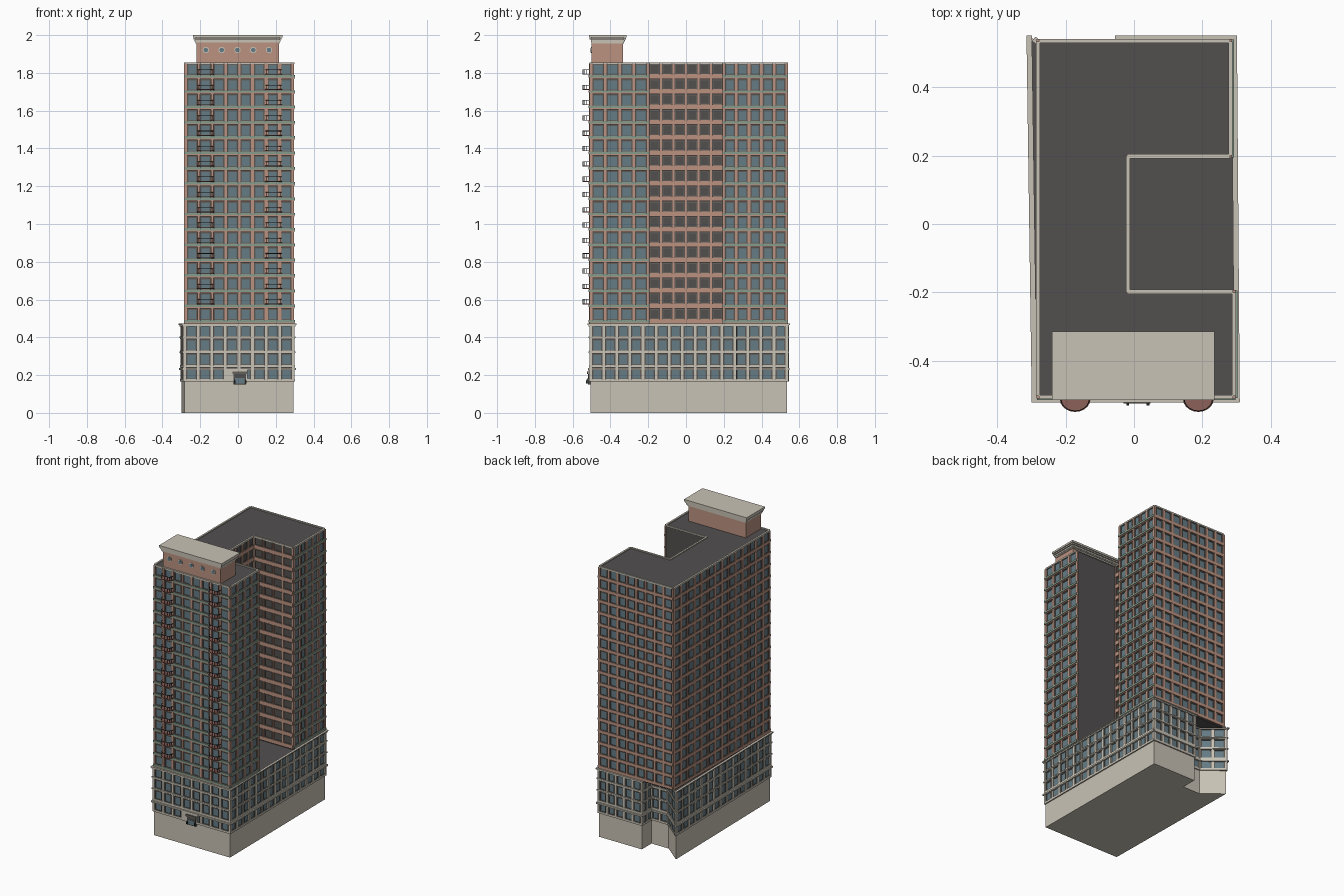
import bpy, bmesh, math
from mathutils import Vector

if "Cube" in bpy.data.objects:
    bpy.data.objects.remove(bpy.data.objects["Cube"])

COL = {
    "brick": (0.50, 0.29, 0.22), "stone": (0.58, 0.54, 0.46), "dark": (0.085, 0.08, 0.078),
    "glass": (0.13, 0.20, 0.235), "green": (0.24, 0.33, 0.27), "frame": (0.13, 0.115, 0.10),
    "iron": (0.03, 0.03, 0.03), "rust": (0.27, 0.12, 0.10), "shade": (0.085, 0.08, 0.078),
}
mats = {}
for k, c in COL.items():
    mats[k] = bpy.data.materials.new(k)
    mats[k].diffuse_color = (*c, 1)

parts = {}  # (part name, material) -> bmesh


def get(name, mat):
    return parts.setdefault((name, mat), bmesh.new())


def prism(bm, pts, z0, z1):
    lo = [bm.verts.new((x, y, z0)) for x, y in pts]
    hi = [bm.verts.new((x, y, z1)) for x, y in pts]
    n = len(pts)
    bm.faces.new(lo[::-1])
    bm.faces.new(hi)
    for i in range(n):
        j = (i + 1) % n
        bm.faces.new((lo[i], lo[j], hi[j], hi[i]))


def box(bm, x0, x1, y0, y1, z0, z1):
    prism(bm, [(x0, y0), (x1, y0), (x1, y1), (x0, y1)], z0, z1)


class Wall:
    """A vertical wall from a to b; boxes are placed along it and outward from it."""
    def __init__(self, a, b):
        self.a = Vector(a)
        d = Vector(b) - self.a
        self.len = d.length
        self.d = d.normalized()
        self.n = Vector((self.d.y, -self.d.x))

    def box(self, bm, u0, u1, n0, n1, z0, z1):
        p = lambda u, n: tuple(self.a + self.d * u + self.n * n)
        prism(bm, [p(u0, n1), p(u1, n1), p(u1, n0), p(u0, n0)], z0, z1)


def window(w, uc, z0, z1, wid, pre, glass):
    t = 0.004
    u0, u1 = uc - wid / 2, uc + wid / 2
    w.box(get(pre + "_panes", glass), u0 + t, u1 - t, 0, 0.002, z0 + t, z1 - t)
    f = get(pre + "_window_frames", "frame")
    for a, b, c, d in ((u0, u0 + t, z0, z1), (u1 - t, u1, z0, z1),
                       (u0 + t, u1 - t, z0, z0 + t), (u0 + t, u1 - t, z1 - t, z1)):
        w.box(f, a, b, 0, 0.005, c, d)


def facade(a, b, bays, z0, z1, rows, pre, pier, band, trim=None, glass="glass", pw=0.014, bh=0.02):
    w = Wall(a, b)
    step, h = w.len / bays, (z1 - z0) / rows
    e = 0.008
    for i in range(bays + 1):
        u0 = max(i * step - pw / 2, -e if pre != "court" else 0)
        u1 = min(i * step + pw / 2, w.len + (e if pre != "court" else 0))
        w.box(get(pre + "_piers", pier), u0, u1, 0, 0.007, z0, z1)
    for r in range(rows):
        z = z0 + r * h
        w.box(get(pre + "_bands", band), 0, w.len, 0, 0.008, z, z + bh)
        if trim:
            w.box(get(pre + "_sills", trim), -0.006, w.len + 0.006, 0, 0.012, z + bh * 0.35, z + bh)
        for i in range(bays):
            window(w, (i + 0.5) * step, z + bh, z + h - 0.004, step - pw - 0.008, pre, glass)


# plans, counter-clockwise
BASE = [(-0.283, -0.505), (0.293, -0.505), (0.285, 0.535), (-0.04, 0.535),
        (-0.04, 0.43), (-0.17, 0.43), (-0.298, 0.535)]
TOWER = [(-0.278, -0.503), (0.29, -0.503), (0.29, -0.2), (-0.02, -0.2),
         (-0.02, 0.2), (0.28, 0.2), (0.28, 0.533), (-0.278, 0.533)]


def edges(poly):
    return [(poly[i], poly[(i + 1) % len(poly)]) for i in range(len(poly))]


# blank stone base, podium core and tower core
prism(get("base", "stone"), BASE, 0, 0.17)
prism(get("podium_core", "dark"), BASE, 0.17, 0.465)
prism(get("tower_core", "dark"), TOWER, 0.465, 1.85)

# podium fronts: four rows of windows with stone bands and a top cornice
for (a, b), n in zip(edges(BASE), (8, 15, 5, 2, 2, 2, 15)):
    facade(a, b, n, 0.165, 0.465, 4, "podium", "stone", "stone", pw=0.014, bh=0.014)
    w = Wall(a, b)
    for z, d, t in ((0.228, 0.014, 0.01), (0.318, 0.011, 0.008), (0.396, 0.011, 0.008),
                    (0.458, 0.011, 0.008), (0.466, 0.016, 0.006)):
        w.box(get("podium_cornice", "stone"), -d if n > 2 else 0, w.len + (d if n > 2 else 0), 0, d, z, z + t)

# tower fronts: seventeen storeys
ROWS, Z0, Z1 = 17, 0.472, 1.85
te = edges(TOWER)
for k, n, trim in ((0, 8, "green"), (1, 4, "green"), (5, 5, "green"), (6, 8, None), (7, 14, None)):
    facade(*te[k], n, Z0, Z1, ROWS, "tower", "brick", "brick", trim)
# light court: brick bands with dark panels
for k, n in ((3, 6), (4, 4)):
    facade(*te[k], n, Z0, Z1, ROWS, "court", "brick", "brick", None, "shade", 0.010, 0.026)
# roof edge
for a, b in te:
    w = Wall(a, b)
    w.box(get("roof_edge", "stone"), 0, w.len, -0.004, 0.008, 1.846, 1.856)

# half-round iron balconies on the front
H = (Z1 - Z0) / ROWS


def half_disc(bm, cx, cy, r, z0, z1, n=10):
    prism(bm, [(cx + r * math.cos(math.pi + math.pi * i / n),
                cy + r * 0.85 * math.sin(math.pi + math.pi * i / n)) for i in range(n + 1)], z0, z1)


def half_ring(bm, cx, cy, r, t, z0, z1, n=10):
    for i in range(n):
        a0, a1 = (math.pi + math.pi * j / n for j in (i, i + 1))
        p = lambda a, q: (cx + q * math.cos(a), cy + q * 0.85 * math.sin(a))
        prism(bm, [p(a0, r), p(a1, r), p(a1, r - t), p(a0, r - t)], z0, z1)


FY = -0.511
for cx in (-0.172, 0.188):
    for r in range(1, ROWS):
        z = Z0 + r * H + 0.022
        half_disc(get("balcony_floors", "rust"), cx, FY, 0.045, z, z + 0.004)
        half_ring(get("balcony_rails", "iron"), cx, FY, 0.043, 0.003, z + 0.024, z + 0.027)
        for i in range(1, 8):
            a = math.pi + math.pi * i / 8
            x, y = cx + 0.0415 * math.cos(a), FY + 0.0353 * math.sin(a)
            box(get("balcony_rails", "iron"), x - .001, x + .001, y - .001, y + .001, z + .004, z + .024)
    # brick strips flanking the balcony bays
    for s in (-1, 1):
        box(get("balcony_bay_strips", "brick"), cx + s * 0.036 - 0.007, cx + s * 0.036 + 0.007,
            FY - 0.002, FY + 0.008, Z0, Z1)

# entrance with dark door, stone surround and two lamps
box(get("entrance_surround", "stone"), -0.07, 0.05, -0.517, -0.5, 0.165, 0.228)
box(get("entrance_door", "dark"), -0.024, 0.042, -0.52, -0.5, 0.15, 0.205)
box(get("entrance_glass", "glass"), -0.016, 0.034, -0.522, -0.51, 0.155, 0.185)
box(get("entrance_canopy", "frame"), -0.03, 0.048, -0.524, -0.5, 0.205, 0.218)
for x in (-0.018, 0.041):
    box(get("lamps", "iron"), x - 0.004, x + 0.004, -0.53, -0.522, 0.155, 0.172)
    box(get("lamps", "iron"), x - 0.002, x + 0.002, -0.528, -0.51, 0.172, 0.178)

# rooftop house with stepped cornice and round windows
box(get("rooftop_house", "brick"), -0.22, 0.216, -0.5, -0.333, 1.85, 1.965)
for z, o, t in ((1.955, 0.004, 0.01), (1.965, 0.009, 0.01), (1.977, 0.015, 0.008), (1.987, 0.019, 0.013)):
    box(get("rooftop_cornice", "stone"), -0.22 - o, 0.216 + o, -0.495 - o, -0.333 + o, z, z + t)
box(get("rooftop_cornice", "stone"), -0.226, 0.222, -0.502, -0.327, 1.96, 1.99)


def disc(bm, cx, r, y0, y1, z, n=16):
    ring = [(cx + r * math.cos(2 * math.pi * i / n), z + r * math.sin(2 * math.pi * i / n)) for i in range(n)]
    f = [bm.verts.new((x, y0, q)) for x, q in ring]
    k = [bm.verts.new((x, y1, q)) for x, q in ring]
    bm.faces.new(f)
    bm.faces.new(k[::-1])
    for i in range(n):
        j = (i + 1) % n
        bm.faces.new((f[j], f[i], k[i], k[j]))


for i in range(5):
    x = -0.17 + i * 0.0835
    disc(get("round_window_rims", "stone"), x, 0.017, -0.504, -0.499, 1.921)
    disc(get("round_window_panes", "glass"), x, 0.012, -0.506, -0.499, 1.921)

# make the objects
for (name, mat), bm in parts.items():
    bmesh.ops.recalc_face_normals(bm, faces=bm.faces)
    full = name if sum(k[0] == name for k in parts) == 1 else f"{name}_{mat}"
    me = bpy.data.meshes.new(full)
    bm.to_mesh(me)
    bm.free()
    me.materials.append(mats[mat])
    bpy.context.collection.objects.link(bpy.data.objects.new(full, me))

for m in bpy.data.materials:
    if m.users and not m.is_grease_pencil:
        m.use_nodes = True
        m.node_tree.nodes["Principled BSDF"].inputs["Base Color"].default_value = m.diffuse_color
